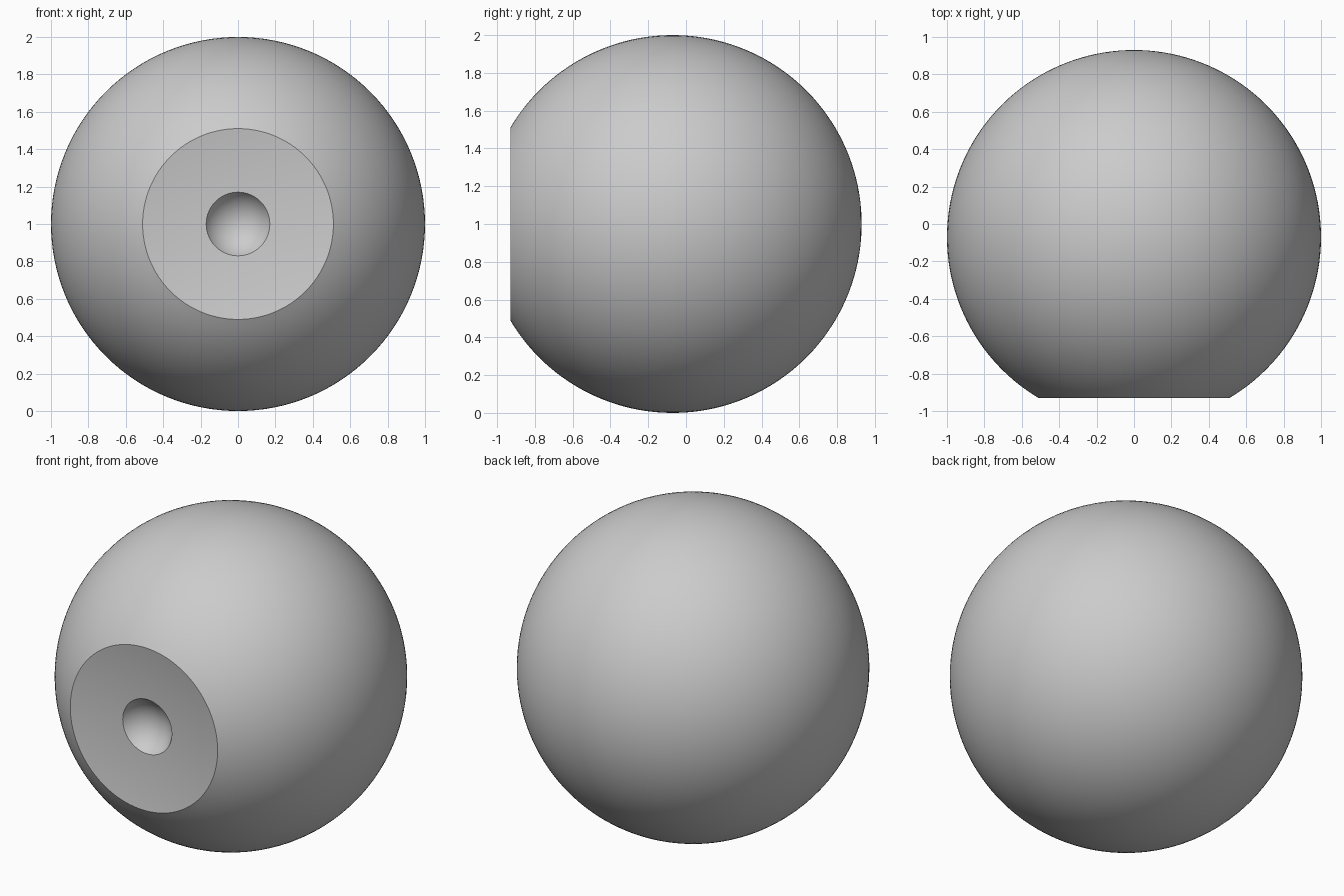
import bpy, bmesh
from math import sin, cos, pi, asin, sqrt
from mathutils import Vector

if "Cube" in bpy.data.objects:
    bpy.data.objects.remove(bpy.data.objects["Cube"])

CENTRE_Y, RIM, PUPIL = -0.07, 0.51, 0.17
IRIS_DEPTH, PUPIL_DEPTH = 0.033, 0.10
face_y = CENTRE_Y - sqrt(1 - RIM ** 2)

# Half profile as (radius, y): ball from the back pole to the iris rim
end = pi - asin(RIM)
profile = [(sin(end * i / 64), CENTRE_Y + cos(end * i / 64)) for i in range(65)]

# Shallow dished iris
for i in range(1, 13):
    r = RIM + (PUPIL - RIM) * i / 12
    profile.append((r, face_y + IRIS_DEPTH * (RIM**2 - r**2) / (RIM**2 - PUPIL**2)))

# Round pupil hollow
R = (PUPIL ** 2 + PUPIL_DEPTH ** 2) / (2 * PUPIL_DEPTH)
a0 = asin(PUPIL / R)
for i in range(1, 17):
    a = a0 * (1 - i / 16)
    profile.append((R * sin(a), face_y + IRIS_DEPTH + R * (cos(a) - cos(a0))))

# Spin the profile around the y axis
bm = bmesh.new()
verts = [bm.verts.new((r, y, 1)) for r, y in profile]
edges = [bm.edges.new(pair) for pair in zip(verts, verts[1:])]
bmesh.ops.spin(bm, geom=verts + edges, cent=Vector((0, 0, 1)), axis=(0, 1, 0),
               angle=2 * pi, steps=128, use_duplicate=False)
bmesh.ops.remove_doubles(bm, verts=bm.verts, dist=1e-4)
bmesh.ops.recalc_face_normals(bm, faces=bm.faces)
mesh = bpy.data.meshes.new("eyeball")
bm.to_mesh(mesh)
bm.free()
eyeball = bpy.data.objects.new("eyeball", mesh)
bpy.context.collection.objects.link(eyeball)

# Smooth surfaces with crisp iris and pupil rims
bpy.context.view_layer.objects.active = eyeball
eyeball.select_set(True)
bpy.ops.object.shade_smooth_by_angle(angle=pi / 6)
